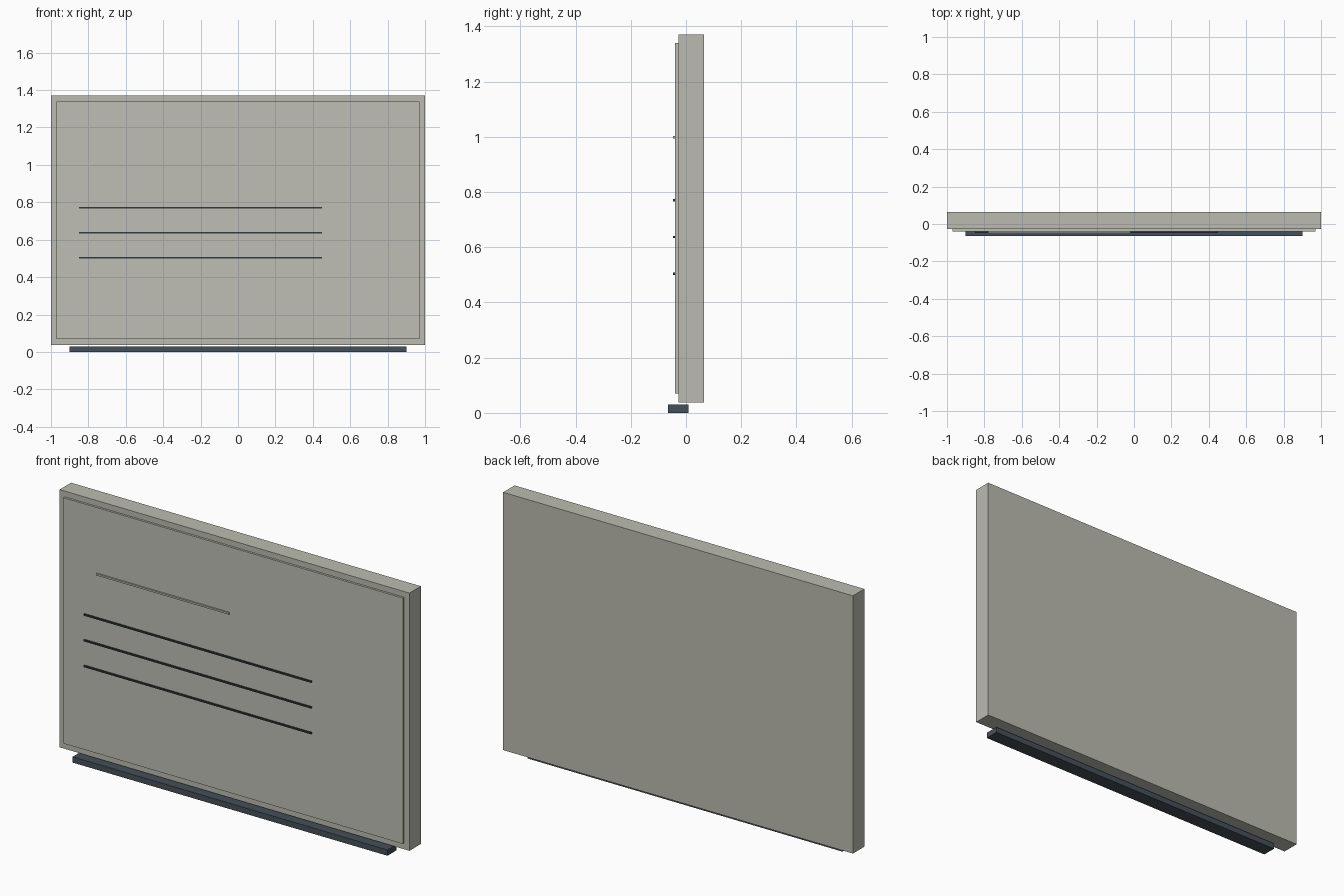
import bpy

if "Cube" in bpy.data.objects:
    bpy.data.objects.remove(bpy.data.objects["Cube"])


def material(name, color):
    mat = bpy.data.materials.new(name)
    mat.diffuse_color = (*color, 1)
    mat.use_nodes = True
    mat.node_tree.nodes["Principled BSDF"].inputs["Base Color"].default_value = mat.diffuse_color
    return mat


def box(name, x, y, z, mat):
    """Axis-aligned box from (min, max) ranges."""
    ranges = (x, y, z)
    bpy.ops.mesh.primitive_cube_add(size=1, location=[(a + b) / 2 for a, b in ranges])
    obj = bpy.context.object
    obj.name = name
    obj.scale = [b - a for a, b in ranges]
    bpy.ops.object.transform_apply(location=False, rotation=False, scale=True)
    obj.data.materials.append(mat)
    return obj


frame_mat = material("warm_grey", (0.50, 0.50, 0.44))
panel_mat = material("board_surface", (0.52, 0.52, 0.46))
tray_mat = material("dark_slate", (0.06, 0.08, 0.10))
ink_mat = material("dark_ink", (0.03, 0.04, 0.05))

# Board slab and the slightly raised writing surface
box("board_frame", (-1, 1), (-0.028, 0.065), (0.038, 1.37), frame_mat)
box("writing_surface", (-0.97, 0.97), (-0.039, -0.028), (0.07, 1.34), panel_mat)

# Ledge below the board
box("pen_tray", (-0.9, 0.9), (-0.065, 0.009), (0, 0.03), tray_mat)

# Heading rule and three dark ruled lines
box("heading_line", (-0.78, -0.02), (-0.047, -0.038), (0.993, 1.002), frame_mat)
for i in range(3):
    z = 0.77 - 0.133 * i
    box(f"ruled_line_{i + 1}", (-0.85, 0.45), (-0.047, -0.038),
        (z - 0.004, z + 0.004), ink_mat)
